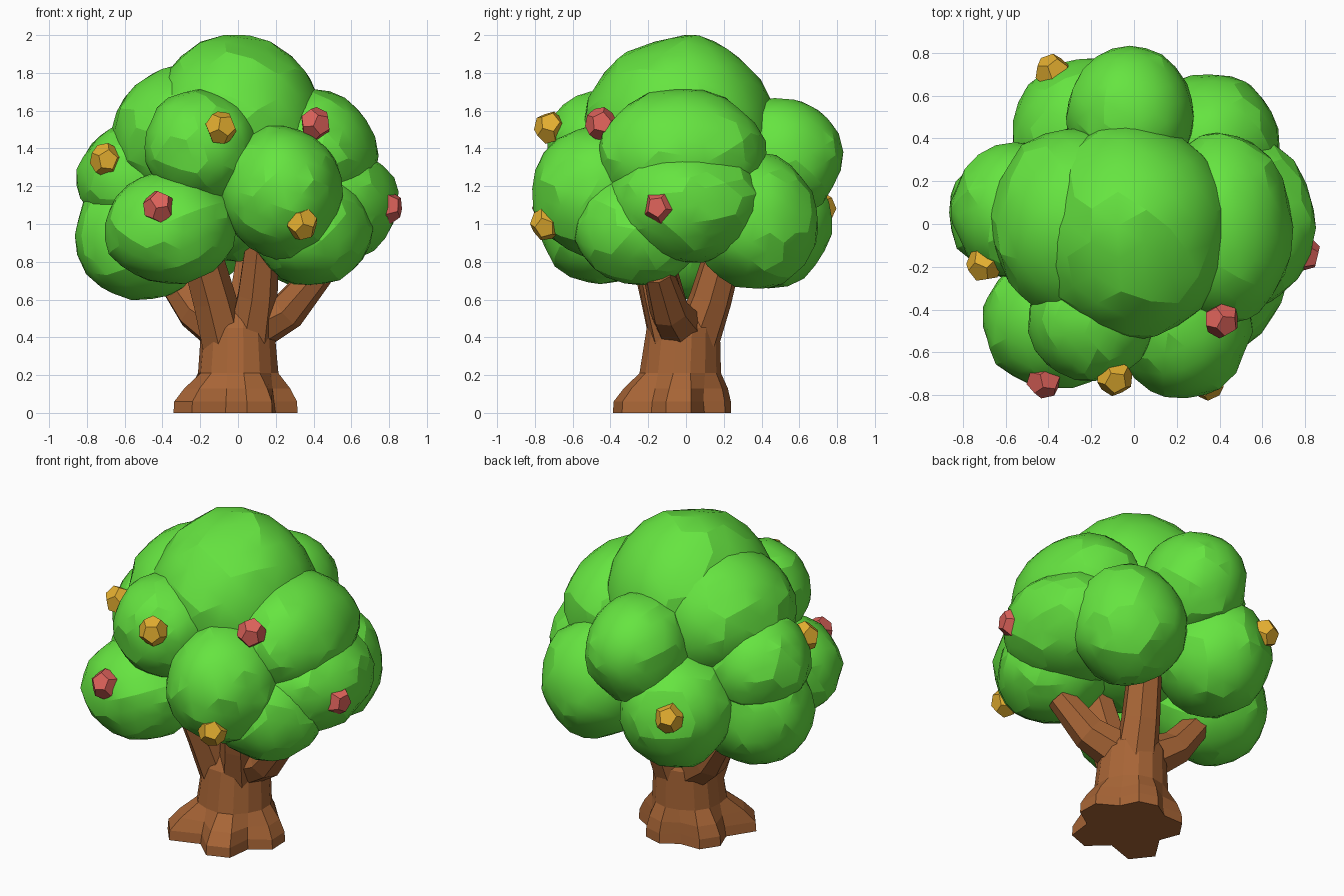
import bpy, bmesh, math, random
from mathutils import Vector, Euler, noise

if "Cube" in bpy.data.objects:
    bpy.data.objects.remove(bpy.data.objects["Cube"])

random.seed(4)


def material(name, rgb):
    m = bpy.data.materials.new(name)
    m.diffuse_color = (*rgb, 1)
    m.use_nodes = True
    m.node_tree.nodes["Principled BSDF"].inputs["Base Color"].default_value = m.diffuse_color
    return m


GREEN = material("leaf green", (0.132, 0.78, 0.052))
BROWN = material("bark brown", (0.39, 0.13, 0.037))
RED = material("red fruit", (0.74, 0.125, 0.105))
YELLOW = material("yellow fruit", (0.78, 0.43, 0.03))


def finish(bm, name, mat, smooth_angle=None):
    bmesh.ops.recalc_face_normals(bm, faces=bm.faces[:])
    me = bpy.data.meshes.new(name)
    bm.to_mesh(me)
    bm.free()
    me.materials.append(mat)
    ob = bpy.data.objects.new(name, me)
    bpy.context.collection.objects.link(ob)
    if smooth_angle:
        bpy.ops.object.select_all(action='DESELECT')
        ob.select_set(True)
        bpy.context.view_layer.objects.active = ob
        bpy.ops.object.shade_smooth_by_angle(angle=math.radians(smooth_angle))
    return ob


def random_turn():
    return Euler([random.uniform(0, 6) for _ in range(3)]).to_matrix()


def clump(name, centre, radii):
    """Lumpy leaf ellipsoid."""
    bm = bmesh.new()
    bmesh.ops.create_icosphere(bm, subdivisions=3, radius=1)
    turn = random_turn()
    offset = Vector(centre) * 7
    for v in bm.verts:
        d = turn @ v.co
        d *= 1 + 0.06 * noise.noise(d * 2.2 + offset)
        v.co = Vector(centre) + Vector([d[i] * radii[i] for i in range(3)])
    finish(bm, name, GREEN, 16)


def fruit(name, centre, mat):
    """Twelve-sided fruit: the dual of an icosahedron."""
    ico = bmesh.new()
    bmesh.ops.create_icosphere(ico, subdivisions=1, radius=1)
    turn = random_turn()
    points = [turn @ f.calc_center_median().normalized() for f in ico.faces]
    ico.free()
    bm = bmesh.new()
    for p in points:
        bm.verts.new(Vector(centre) + Vector((p.x * 0.086, p.y * 0.086, p.z * 0.091)))
    bmesh.ops.convex_hull(bm, input=bm.verts[:])
    bmesh.ops.dissolve_limit(bm, angle_limit=0.05, verts=bm.verts[:], edges=bm.edges[:])
    finish(bm, name, mat)


def loft(bm, rings):
    """Skin a list of equal point rings and cap both ends."""
    vs = [[bm.verts.new(p) for p in r] for r in rings]
    n = len(vs[0])
    for a, b in zip(vs, vs[1:]):
        for i in range(n):
            j = (i + 1) % n
            bm.faces.new((a[i], a[j], b[j], b[i]))
    bm.faces.new(vs[0][::-1])
    bm.faces.new(vs[-1])


# Leaf clumps: name, centre, radii
clumps = [
    ("leaf_core", (0, 0, 1.2), (0.45, 0.45, 0.40)),
    ("leaf_top", (-0.01, -0.03, 1.49), (0.47, 0.51, 0.505)),
    ("leaf_upper_left", (-0.27, 0.01, 1.46), (0.40, 0.45, 0.38)),
    ("leaf_upper_right", (0.41, -0.02, 1.36), (0.33, 0.45, 0.35)),
    ("leaf_lower_right", (0.47, 0.0, 1.11), (0.38, 0.42, 0.32)),
    ("leaf_front_lower_right", (0.39, -0.25, 0.98), (0.32, 0.34, 0.31)),
    ("leaf_front_lower_left", (-0.36, -0.45, 0.98), (0.35, 0.32, 0.30)),
    ("leaf_front_upper_left", (-0.2, -0.44, 1.41), (0.3, 0.30, 0.30)),
    ("leaf_front_right", (0.23, -0.46, 1.17), (0.32, 0.36, 0.35)),
    ("leaf_back_right", (0.35, 0.37, 1.02), (0.34, 0.33, 0.36)),
    ("leaf_back_upper", (-0.02, 0.5, 1.35), (0.30, 0.33, 0.32)),
    ("leaf_back_left", (-0.24, 0.42, 1.0), (0.33, 0.35, 0.35)),
    ("leaf_lower_left", (-0.51, 0.05, 0.94), (0.36, 0.32, 0.35)),
    ("leaf_mid_left", (-0.55, 0.06, 1.24), (0.30, 0.32, 0.29)),
]
for name, c, r in clumps:
    clump(name, c, r)

# Trunk with five blunt roots
bm = bmesh.new()
roots = [0.34, 0.32, 0.29, 0.31, 0.38]
rings = []
# z, amount of root flare, plain radius, y shift
for z, flare, rad, dy in [(0, 1, 0.24, -0.05), (0.06, 0.97, 0.23, -0.05),
                          (0.13, 0.6, 0.22, -0.04), (0.21, 0.05, 0.212, -0.03),
                          (0.45, 0, 0.195, -0.015), (0.57, 0, 0.13, -0.01)]:
    ring = []
    for i in range(15):
        a = math.radians(-70 + i * 24 - 12)
        root = roots[i // 3] if i % 3 != 2 else rad
        r = rad + (root - rad) * flare
        ring.append((r * math.cos(a), r * math.sin(a) + dy, z))
    rings.append(ring)
loft(bm, rings)
finish(bm, "trunk", BROWN)

# Branches: path points and radius at each end
branches = [
    ("branch_front", [(0.06, -0.06, 0.38), (0.1, -0.13, 0.62), (0.13, -0.21, 0.95)], 0.13, 0.09),
    ("branch_front_left", [(-0.07, -0.06, 0.36), (-0.13, -0.12, 0.6), (-0.22, -0.2, 0.92)], 0.13, 0.11),
    ("branch_left", [(-0.08, 0.03, 0.44), (-0.23, 0.09, 0.54), (-0.36, 0.14, 0.72)], 0.13, 0.08),
    ("branch_right", [(0.08, -0.03, 0.45), (0.26, -0.09, 0.54), (0.43, -0.15, 0.74)], 0.13, 0.08),
    ("branch_back", [(0.03, 0.05, 0.38), (0.06, 0.13, 0.6), (0.1, 0.22, 0.92)], 0.13, 0.10),
]
for name, path, r0, r1 in branches:
    bm = bmesh.new()
    pts = [Vector(p) for p in path]
    rings = []
    for k, p in enumerate(pts):
        t = pts[min(k + 1, 2)] - pts[max(k - 1, 0)]
        q = Vector((0, 0, 1)).rotation_difference(t)
        r = r0 + (r1 - r0) * k / 2
        rings.append([p + q @ Vector((r * math.cos(i * math.tau / 7), r * math.sin(i * math.tau / 7), 0))
                      for i in range(7)])
    loft(bm, rings)
    finish(bm, name, BROWN)

# Faceted fruit
fruits = [
    (RED, (-0.42, -0.73, 1.09)), (RED, (0.41, -0.45, 1.53)), (RED, (0.79, -0.14, 1.09)),
    (YELLOW, (-0.09, -0.72, 1.51)), (YELLOW, (-0.70, -0.19, 1.34)),
    (YELLOW, (0.34, -0.74, 1.0)), (YELLOW, (-0.38, 0.71, 1.08)),
]
for n, (mat, c) in enumerate(fruits):
    fruit(f"fruit_{n + 1}", c, mat)
